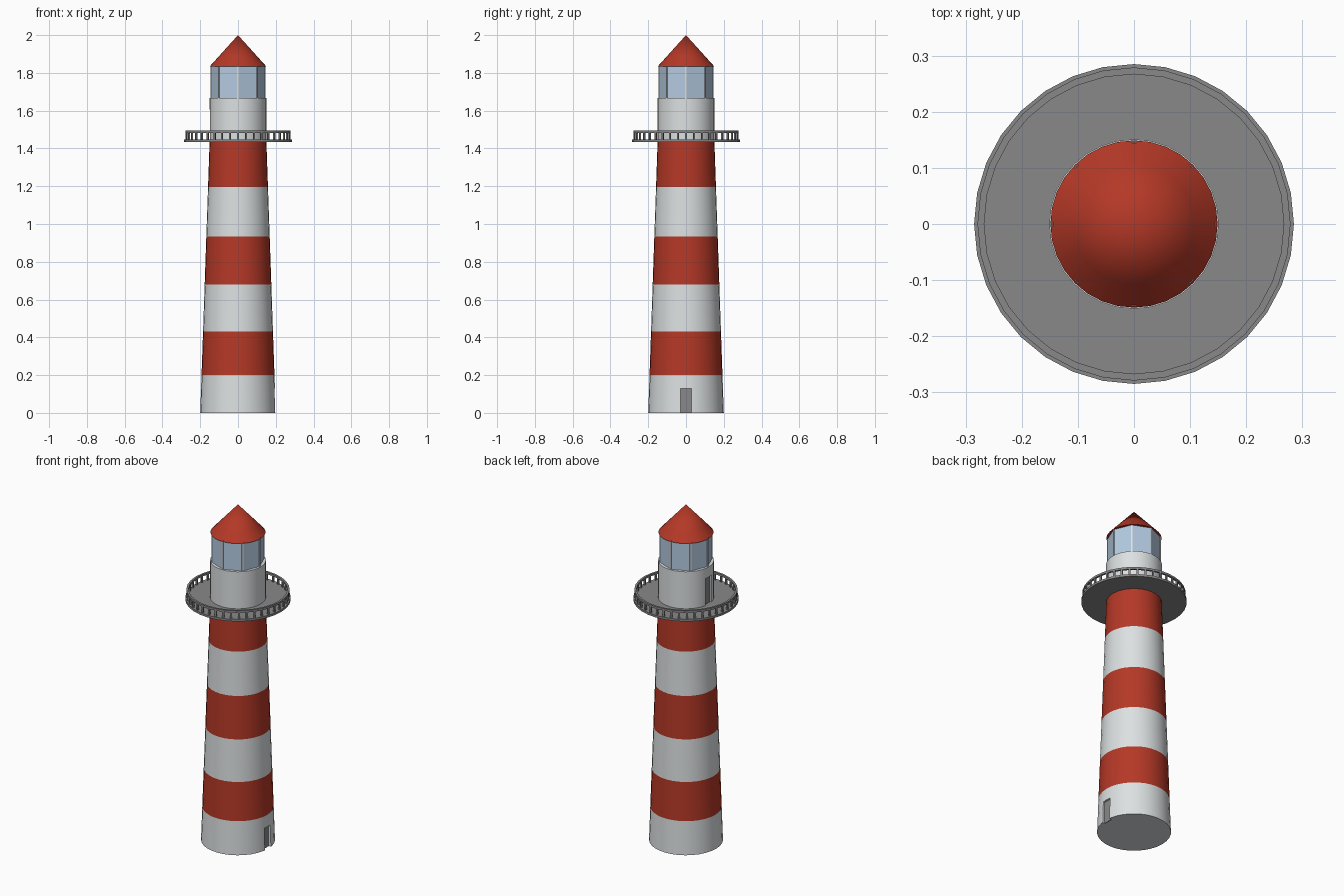
import bpy, bmesh, math
from mathutils import Matrix, Vector

if "Cube" in bpy.data.objects:
    bpy.data.objects.remove(bpy.data.objects["Cube"])


def material(name, rgb):
    m = bpy.data.materials.new(name)
    m.diffuse_color = (*rgb, 1)
    m.use_nodes = True
    m.node_tree.nodes["Principled BSDF"].inputs["Base Color"].default_value = m.diffuse_color
    return m


WHITE = material("white paint", (0.72, 0.75, 0.76))
RED = material("red paint", (0.46, 0.04, 0.02))
GREY = material("grey metal", (0.25, 0.25, 0.25))
GLASS = material("pale blue glass", (0.46, 0.60, 0.76))


def finish(name, bm, mats):
    bmesh.ops.recalc_face_normals(bm, faces=bm.faces)
    me = bpy.data.meshes.new(name)
    bm.to_mesh(me)
    bm.free()
    ob = bpy.data.objects.new(name, me)
    bpy.context.collection.objects.link(ob)
    for m in mats:
        me.materials.append(m)
    return ob


def smooth(ob):
    bpy.ops.object.select_all(action='DESELECT')
    ob.select_set(True)
    bpy.context.view_layer.objects.active = ob
    bpy.ops.object.shade_smooth_by_angle(angle=math.radians(35))


def lathe(name, profile, mats, bands=None, sides=32, closed=False):
    """Spin an (r, z) profile; bands gives the material index per segment."""
    bm = bmesh.new()
    rings = []
    for r, z in profile:
        if r == 0:
            rings.append([bm.verts.new((0, 0, z))])
        else:
            rings.append([bm.verts.new((r * math.cos(math.tau * i / sides),
                                        r * math.sin(math.tau * i / sides), z))
                          for i in range(sides)])
    pairs = list(zip(rings, rings[1:]))
    if closed:
        pairs.append((rings[-1], rings[0]))
    for k, (a, b) in enumerate(pairs):
        for i in range(sides):
            j = (i + 1) % sides
            vs = []
            for v in (a[i % len(a)], a[j % len(a)], b[j % len(b)], b[i % len(b)]):
                if v not in vs:
                    vs.append(v)
            bm.faces.new(vs).material_index = bands[k] if bands else 0
    return finish(name, bm, mats)


def box(bm, centre, size, rot=Matrix()):
    bmesh.ops.create_cube(bm, size=1, matrix=rot @ Matrix.Translation(centre)
                          @ Matrix.Diagonal((*size, 1)))


def doorway(ob, name, sign, x, z0, height, width):
    """Cut a recess on the +x or -x side and set a grey door in its back."""
    bm = bmesh.new()
    box(bm, (sign * (x + 0.1), 0, z0 + height / 2), (0.2, width, height))
    cutter = finish(name + "_cutter", bm, [])
    cutter.hide_render = True
    mod = ob.modifiers.new("doorway", 'BOOLEAN')
    mod.operation = 'DIFFERENCE'
    mod.solver = 'EXACT'
    mod.object = cutter
    bpy.context.view_layer.objects.active = ob
    bpy.ops.object.modifier_apply(modifier=mod.name)
    bpy.data.objects.remove(cutter)
    bm = bmesh.new()
    box(bm, (sign * (x + 0.002), 0, max(z0, 0) + (height + min(z0, 0)) / 2),
        (0.006, width, height + min(z0, 0)))
    finish(name, bm, [GREY])


# Striped tapering tower
heights = [0, 0.2, 0.43, 0.68, 0.935, 1.195, 1.445]
profile = [(0, 0)] + [(0.2 - 0.05 * z / 1.445, z) for z in heights] + [(0, 1.445)]
tower = lathe("tower", profile, [WHITE, RED], [0, 0, 1, 0, 1, 0, 1, 1])
doorway(tower, "ground_door", 1, 0.178, -0.01, 0.14, 0.056)
smooth(tower)

# Gallery floor
smooth(lathe("gallery_floor", [(0, 1.434), (0.285, 1.434), (0.285, 1.447),
                               (0, 1.447)], [GREY]))

# Railing: top rail and posts
smooth(lathe("top_rail", [(0.267, 1.483), (0.279, 1.483), (0.279, 1.495),
                          (0.267, 1.495)], [GREY], closed=True))
bm = bmesh.new()
N_POSTS = 40
for i in range(N_POSTS):
    box(bm, (0.273, 0, 1.466), (0.009, 0.010, 0.042),
        Matrix.Rotation(math.tau * i / N_POSTS, 4, 'Z'))
finish("railing_posts", bm, [GREY])

# White watch room with gallery door
room = lathe("watch_room", [(0, 1.44), (0.151, 1.44), (0.151, 1.668), (0, 1.668)],
             [WHITE])
doorway(room, "gallery_door", -1, 0.135, 1.447, 0.16, 0.056)
smooth(room)

# Eight-sided lantern glass with white corner bars
lathe("lantern_glass", [(0, 1.66), (0.144, 1.66), (0.144, 1.84), (0, 1.84)],
      [GLASS], sides=8)
bm = bmesh.new()
for i in range(8):
    box(bm, (0.141, 0, 1.75), (0.009, 0.009, 0.18),
        Matrix.Rotation(math.tau * i / 8, 4, 'Z'))
finish("lantern_bars", bm, [WHITE])

# Conical roof
smooth(lathe("roof", [(0, 1.835), (0.149, 1.835), (0.107, 1.8815), (0, 2.0)], [RED]))
